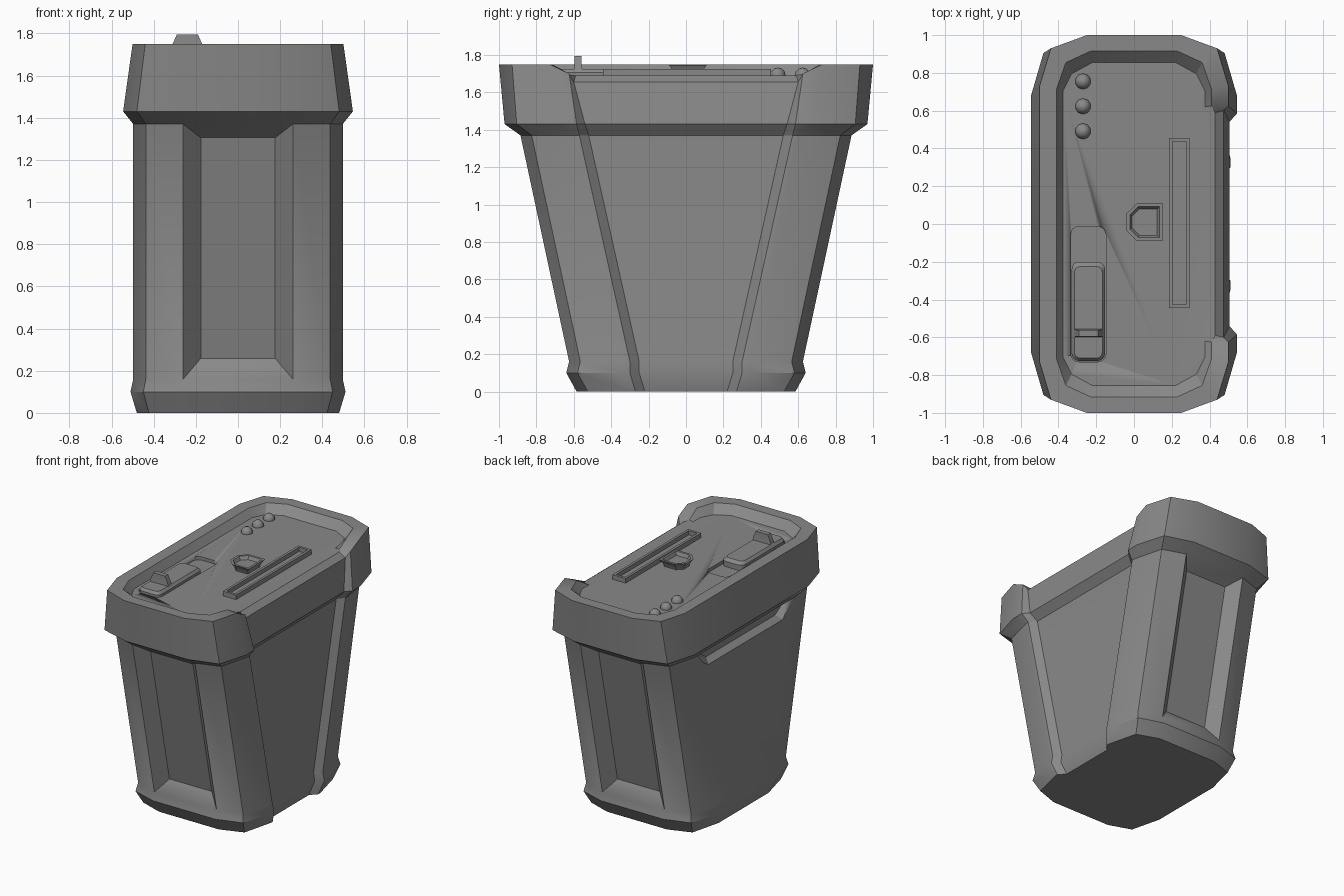
import bpy, bmesh, math
from mathutils import Vector

if "Cube" in bpy.data.objects:
    bpy.data.objects.remove(bpy.data.objects["Cube"])

grey = bpy.data.materials.new("mid grey")
grey.use_nodes = True
COLOUR = (0.25, 0.25, 0.25, 1)
grey.diffuse_color = COLOUR
grey.node_tree.nodes["Principled BSDF"].inputs["Base Color"].default_value = COLOUR


def finish(name, bm, angle=30):
    bmesh.ops.recalc_face_normals(bm, faces=bm.faces)
    mesh = bpy.data.meshes.new(name)
    bm.to_mesh(mesh)
    bm.free()
    mesh.materials.append(grey)
    ob = bpy.data.objects.new(name, mesh)
    bpy.context.collection.objects.link(ob)
    bpy.ops.object.select_all(action='DESELECT')
    ob.select_set(True)
    bpy.context.view_layer.objects.active = ob
    bpy.ops.object.shade_smooth_by_angle(angle=math.radians(angle))
    return ob


def loft(rings):
    """Skin a stack of equal point rings and cap both ends."""
    bm = bmesh.new()
    rows = [[bm.verts.new(p) for p in ring] for ring in rings]
    n = len(rows[0])
    for low, high in zip(rows, rows[1:]):
        for i in range(n):
            j = (i + 1) % n
            bm.faces.new((low[i], low[j], high[j], high[i]))
    bm.faces.new(rows[0])
    bm.faces.new(rows[-1])
    return bm


def cut(target, cutter):
    mod = target.modifiers.new("cut", 'BOOLEAN')
    mod.operation, mod.solver, mod.object = 'DIFFERENCE', 'EXACT', cutter
    cutter.hide_render = True
    bpy.ops.object.select_all(action='DESELECT')
    target.select_set(True)
    bpy.context.view_layer.objects.active = target
    bpy.ops.object.modifier_apply(modifier=mod.name)
    bpy.data.objects.remove(cutter)


# Housing: octagonal rings with a stepped-in panel on the +x side
def ring(z, hx, hy, flat, dy1, dy2, step, za=None, zb=None):
    (ya, yb, xb) = step
    za, zb = za or z, zb or z
    quarter = [(flat, hy), (hx * 0.88, hy - dy1), (hx, hy - dy2)]
    right = [(x, y, z) for x, y in quarter]
    right += [(hx, ya, za), (xb, yb, zb), (xb, -yb, zb), (hx, -ya, za)]
    right += [(x, -y, z) for x, y in reversed(quarter)]
    left = [(-x, -y, z) for x, y in quarter] + [(-x, y, z) for x, y in reversed(quarter)]
    return right + left


FLOOR = 1.69
bm = loft([
    ring(0, 0.48, 0.585, 0.25, 0.06, 0.29, (0.27, 0.22, 0.435)),
    ring(0.10, 0.51, 0.64, 0.26, 0.06, 0.29, (0.30, 0.25, 0.465)),
    ring(0.16, 0.497, 0.625, 0.26, 0.06, 0.29, (0.30, 0.25, 0.455)),
    ring(1.37, 0.497, 0.885, 0.26, 0.06, 0.29, (0.57, 0.52, 0.455)),
    ring(1.43, 0.545, 0.97, 0.26, 0.065, 0.29, (0.585, 0.54, 0.505)),
    ring(1.75, 0.50, 1.0, 0.25, 0.07, 0.27, (0.625, 0.60, 0.475), 1.70, 1.655),
    ring(1.75, 0.41, 0.915, 0.23, 0.06, 0.20, (0.625, 0.59, 0.43), FLOOR + 0.005, FLOOR),
    ring(FLOOR, 0.375, 0.855, 0.22, 0.06, 0.15, (0.62, 0.59, 0.375)),
])
# Sunken end panels
bm.normal_update()
bmesh.ops.recalc_face_normals(bm, faces=bm.faces)
ends = [f for f in bm.faces if abs(f.normal.y) > 0.9 and f.calc_area() > 0.4]
bmesh.ops.inset_individual(bm, faces=ends, thickness=0.118, depth=-0.08)
housing = finish("housing", bm)


# Finger pocket under the rim on the -x side
def pocket(x, inset):
    low, high, bottom = 0.45 - inset, 0.575 - inset, 1.25 + inset
    return [(x, -low, bottom), (x, low, bottom), (x, high, 1.369), (x, -high, 1.369)]


cut(housing, finish("pocket_cutter", loft([pocket(-0.54, -0.03), pocket(-0.455, 0.04)])))


def rounded(x0, x1, y0, y1, r, z, steps=4):
    """Rounded rectangle outline at height z."""
    pts = []
    for k, (cx, cy) in enumerate([(x1 - r, y1 - r), (x0 + r, y1 - r),
                                  (x0 + r, y0 + r), (x1 - r, y0 + r)]):
        for s in range(steps + 1):
            a = math.radians(90 * (k + s / steps))
            pts.append((cx + r * math.cos(a), cy + r * math.sin(a), z))
    return pts


# Slider track sunk in the deck
track = [rounded(-0.335, -0.148, -0.73, -0.012, 0.045, z) for z in (FLOOR - 0.025, 1.78)]
cut(housing, finish("track_cutter", loft(track)))

# Slider with an upright thumb fin
finish("slider", loft([
    rounded(-0.33, -0.153, -0.725, -0.20, 0.04, FLOOR - 0.025),
    rounded(-0.33, -0.153, -0.725, -0.20, 0.04, FLOOR + 0.015),
    rounded(-0.315, -0.168, -0.71, -0.225, 0.03, FLOOR + 0.035),
]))


def box_ring(hx, y0, y1, z, cx):
    return [(cx - hx, y0, z), (cx + hx, y0, z), (cx + hx, y1, z), (cx - hx, y1, z)]


finish("slider_fin", loft([box_ring(0.078, -0.60, -0.555, 1.71, -0.24),
                           box_ring(0.07, -0.595, -0.56, 1.75, -0.24),
                           box_ring(0.05, -0.595, -0.56, 1.795, -0.24)]))

# Slot frame: a raised open rectangle
finish("slot_frame", loft([box_ring(0.055, -0.445, 0.455, FLOOR - 0.01, 0.24),
                           box_ring(0.055, -0.445, 0.455, 1.725, 0.24),
                           box_ring(0.036, -0.426, 0.436, 1.725, 0.24),
                           box_ring(0.036, -0.426, 0.436, FLOOR + 0.003, 0.24)]))


# Flared socket with a dished top
def socket(scale, z):
    outline = [(0.09, -0.10), (0.09, 0.10), (-0.045, 0.10),
               (-0.10, 0.045), (-0.10, -0.045), (-0.045, -0.10)]
    return [(0.06 + x * scale, 0.01 + y * scale, z) for x, y in outline]


finish("socket", loft([socket(0.7, FLOOR - 0.01), socket(0.75, 1.71), socket(1, 1.745),
                       socket(0.82, 1.745), socket(0.7, 1.72)]))

# Row of indicator domes
for i in range(3):
    bm = bmesh.new()
    bmesh.ops.create_uvsphere(bm, u_segments=10, v_segments=6, radius=0.042)
    bmesh.ops.translate(bm, verts=bm.verts, vec=Vector((-0.27, 0.755 - 0.132 * i, FLOOR)))
    finish(f"indicator_dome_{i + 1}", bm, 60)
